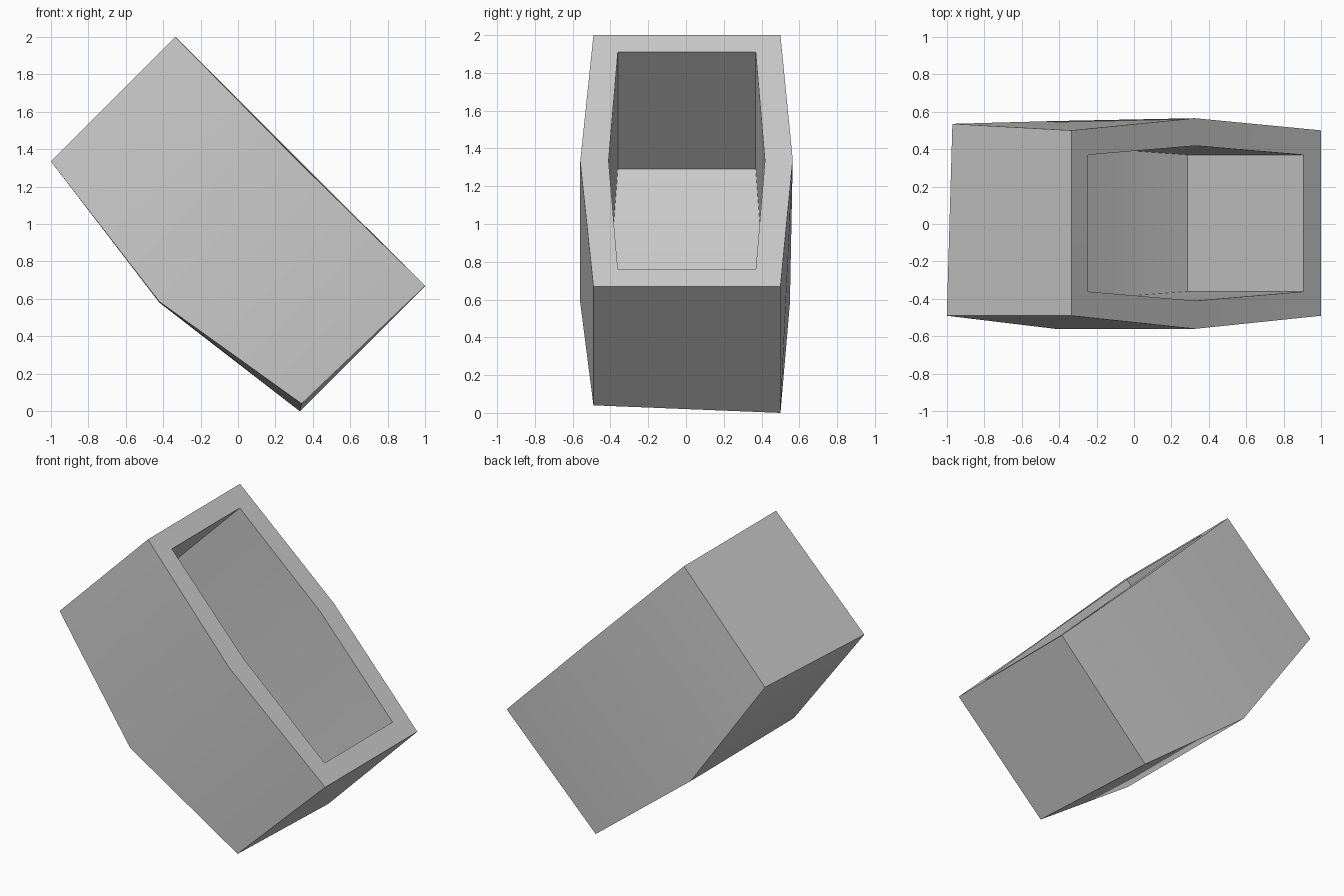
import bpy
import bmesh

cube = bpy.data.objects.get("Cube")
if cube:
    bpy.data.objects.remove(cube, do_unlink=True)

# Single neutral material
grey = bpy.data.materials.new("light_grey")
grey.use_nodes = True
colour = (0.6, 0.6, 0.6, 1.0)
grey.diffuse_color = colour
bsdf = next(n for n in grey.node_tree.nodes if n.type == 'BSDF_PRINCIPLED')
bsdf.inputs["Base Color"].default_value = colour

# Stations run upper end, middle, lower end; front row first, then back row
outer_rim = [[(-0.335, -0.49, 2.0), (0.325, -0.56, 1.33), (1.0, -0.49, 0.67)],
             [(-0.335, 0.5, 2.0), (0.325, 0.565, 1.34), (1.0, 0.5, 0.67)]]
outer_base = [[(-1.0, -0.49, 1.335), (-0.42, -0.56, 0.585), (0.34, -0.49, 0.04)],
              [(-0.97, 0.535, 1.36), (-0.42, 0.55, 0.58), (0.33, 0.5, 0.0)]]


def cavity_ring(stations):
    """Symmetric front and back rows from (x, half width, z) stations."""
    return [[(x, side * w + 0.004, z) for x, w, z in stations] for side in (-1, 1)]


inner_rim = cavity_ring([(-0.245, 0.365, 1.91), (0.33, 0.414, 1.335), (0.905, 0.365, 0.76)])
inner_floor = cavity_ring([(-0.865, 0.365, 1.29), (-0.37, 0.414, 0.64), (0.285, 0.365, 0.14)])

bm = bmesh.new()


def loop(rows):
    front, back = rows
    return [bm.verts.new(p) for p in front + back[::-1]]


# Base loop, outside walls, rim, inside walls, floor
rings = [loop(r) for r in (outer_base, outer_rim, inner_rim, inner_floor)]
for a, b in zip(rings, rings[1:]):
    for i in range(6):
        j = (i + 1) % 6
        bm.faces.new((a[i], a[j], b[j], b[i]))
for ring in (rings[0], rings[-1]):
    for i in (0, 1):
        bm.faces.new((ring[i], ring[i + 1], ring[4 - i], ring[5 - i]))
bmesh.ops.recalc_face_normals(bm, faces=bm.faces)

mesh = bpy.data.meshes.new("open_box")
bm.to_mesh(mesh)
bm.free()
mesh.materials.append(grey)
box = bpy.data.objects.new("open_box", mesh)
bpy.context.collection.objects.link(box)

# Soften the shallow bends, keep the corners sharp
bpy.ops.object.select_all(action='DESELECT')
box.select_set(True)
bpy.context.view_layer.objects.active = box
bpy.ops.object.shade_smooth_by_angle(angle=0.52)
